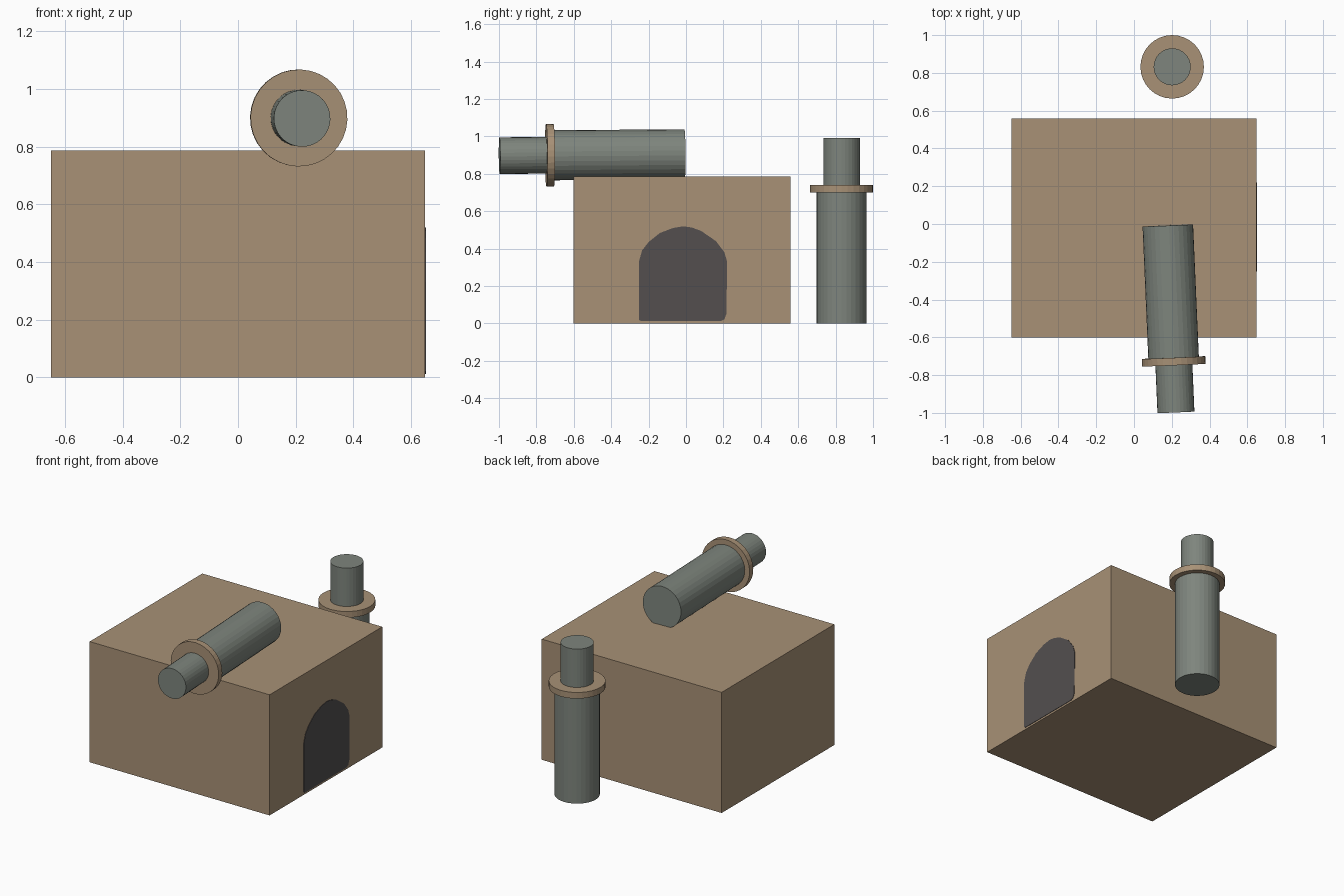
import bpy, bmesh, math
from mathutils import Vector

if "Cube" in bpy.data.objects:
    bpy.data.objects.remove(bpy.data.objects["Cube"])


def material(name, r, g, b):
    def lin(c):
        c /= 255
        return c / 12.92 if c <= 0.04045 else ((c + 0.055) / 1.055) ** 2.4
    m = bpy.data.materials.new(name)
    m.diffuse_color = (lin(r), lin(g), lin(b), 1)
    m.use_nodes = True
    m.node_tree.nodes["Principled BSDF"].inputs["Base Color"].default_value = m.diffuse_color
    return m


TAN = material("tan", 168, 145, 118)
GREY = material("green grey", 126, 133, 125)
DARK = material("dark grey", 83, 79, 79)


def add_object(name, bm, mat):
    bmesh.ops.recalc_face_normals(bm, faces=bm.faces[:])
    mesh = bpy.data.meshes.new(name)
    bm.to_mesh(mesh)
    bm.free()
    mesh.materials.append(mat)
    ob = bpy.data.objects.new(name, mesh)
    bpy.context.collection.objects.link(ob)
    return ob


def cylinder(name, base, axis, start, end, radius, mat):
    """Flat-sided cylinder between two distances along an axis."""
    bm = bmesh.new()
    bmesh.ops.create_cone(bm, cap_ends=True, segments=32, radius1=radius,
                          radius2=radius, depth=end - start)
    ob = add_object(name, bm, mat)
    ob.rotation_mode = 'QUATERNION'
    ob.rotation_quaternion = Vector((0, 0, 1)).rotation_difference(axis)
    ob.location = base + axis * (start + end) / 2
    return ob


def bottle(name, base, tip):
    """Wide body, tan collar and narrow neck along one axis."""
    base, tip = Vector(base), Vector(tip)
    axis = (tip - base).normalized()
    cylinder(name + "_body", base, axis, 0, 0.70, 0.134, GREY)
    cylinder(name + "_collar", base, axis, 0.70, 0.74, 0.168, TAN)
    cylinder(name + "_neck", base, axis, 0.74, 0.99, 0.098, GREY)


# Main block
bm = bmesh.new()
bmesh.ops.create_cube(bm, size=1)
bmesh.ops.scale(bm, vec=(1.297, 1.16, 0.786), verts=bm.verts)
bmesh.ops.translate(bm, vec=(0, -0.021, 0.393), verts=bm.verts)
add_object("block", bm, TAN)

# Painted arched opening on the right side, as a thin plate
arch = [(-0.24, 0.012), (0.185, 0.012), (0.205, 0.022), (0.216, 0.05),
        (0.22, 0.33), (0.205, 0.38), (0.16, 0.44), (0.08, 0.495),
        (0.03, 0.513), (-0.015, 0.519), (-0.07, 0.51), (-0.14, 0.483),
        (-0.20, 0.435), (-0.235, 0.39), (-0.252, 0.33), (-0.252, 0.02)]
bm = bmesh.new()
face = bm.faces.new([bm.verts.new((0.647, y, z)) for y, z in arch])
out = bmesh.ops.extrude_face_region(bm, geom=[face])
bmesh.ops.translate(bm, vec=(0.004, 0, 0),
                    verts=[v for v in out["geom"] if isinstance(v, bmesh.types.BMVert)])
add_object("arched_opening", bm, DARK)

# Standing bottle behind, lying bottle on top
bottle("standing_bottle", (0.202, 0.832, 0), (0.202, 0.832, 1))
bottle("lying_bottle", (0.179, -0.008, 0.904), (0.222, -0.995, 0.897))
